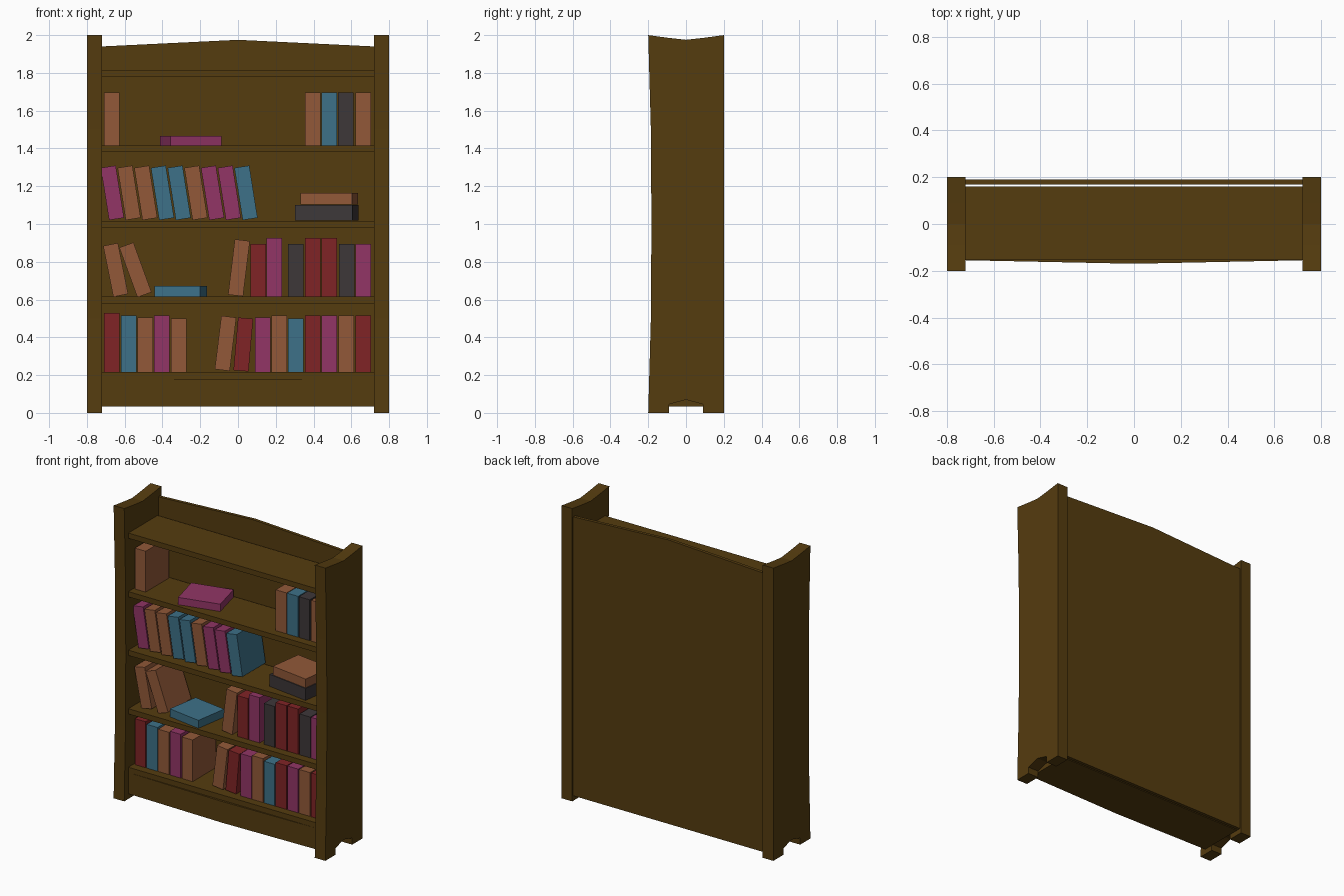
import bpy
from math import radians
from mathutils import Matrix

cube = bpy.data.objects.get("Cube")
if cube:
    bpy.data.objects.remove(cube, do_unlink=True)


def material(name, srgb):
    linear = [((c / 255 + 0.055) / 1.055) ** 2.4 for c in srgb] + [1.0]
    mat = bpy.data.materials.new(name)
    mat.use_nodes = True
    mat.diffuse_color = linear
    mat.node_tree.nodes["Principled BSDF"].inputs["Base Color"].default_value = linear
    return mat


WOOD = material("dark_wood", (85, 60, 15))
TAN = material("tan_cover", (146, 89, 56))
PLUM = material("plum_cover", (146, 53, 102))
BLUE = material("blue_cover", (61, 113, 136))
BLACK = material("charcoal_cover", (61, 55, 57))
RED = material("red_cover", (128, 36, 38))


def prism(name, outline, place, start, end, mat):
    """Extrude a 2D outline between two depths; place maps (a, b, depth) to xyz."""
    n = len(outline)
    verts = [place(a, b, d) for d in (start, end) for a, b in outline]
    faces = [list(range(n)), list(range(n, 2 * n))]
    faces += [(i, (i + 1) % n, (i + 1) % n + n, i + n) for i in range(n)]
    mesh = bpy.data.meshes.new(name)
    mesh.from_pydata(verts, [], faces)
    mesh.materials.append(mat)
    obj = bpy.data.objects.new(name, mesh)
    bpy.context.collection.objects.link(obj)
    # Make all normals point outwards
    import bmesh
    bm = bmesh.new()
    bm.from_mesh(mesh)
    bmesh.ops.recalc_face_normals(bm, faces=bm.faces)
    bm.to_mesh(mesh)
    bm.free()
    return obj


def box(name, centre, size, mat, axis="Y", angle=0):
    w, h = size[0] / 2, size[2] / 2
    obj = prism(name, [(-w, -h), (w, -h), (w, h), (-w, h)],
                lambda a, b, d: (a, d, b), -size[1] / 2, size[1] / 2, mat)
    turn = Matrix.Rotation(radians(angle), 4, axis)
    obj.data.transform(Matrix.Translation(centre) @ turn)
    return obj


# Side panels with scooped top, waisted front and arched feet
side = [(-0.2, 0), (-0.09, 0), (-0.09, 0.045), (0, 0.07), (0.09, 0.045), (0.09, 0),
        (0.2, 0), (0.2, 2), (0.09, 1.985), (0, 1.975), (-0.09, 1.985), (-0.2, 2),
        (-0.186, 1.5), (-0.183, 1), (-0.186, 0.5)]
for name, x in (("right_side_panel", -0.8), ("left_side_panel", 0.72)):
    prism(name, side, lambda a, b, d: (d, a, b), x, x + 0.08, WOOD)

# Back panel with a gently peaked top
prism("back_panel", [(-0.72, 0.035), (0.72, 0.035), (0.72, 1.94), (0, 1.975), (-0.72, 1.94)],
      lambda a, b, d: (a, d, b), 0.168, 0.19, WOOD)

# Base with a slightly bowed front
prism("base", [(-0.72, -0.155), (0, -0.17), (0.72, -0.155), (0.72, 0.16), (-0.72, 0.16)],
      lambda a, b, d: (a, b, d), 0.035, 0.18, WOOD)

# Shelves
for i in range(5):
    box("shelf_%d" % (i + 1), (0, 0.0025, 0.198 + 0.4 * i), (1.44, 0.315, 0.036), WOOD)

# Upright books: left edge, top height, colour, per shelf
DEPTH, MID = 0.25, 0.025
rows = {
    0.216: [(-0.71, 0.53, RED), (-0.62, 0.515, BLUE), (-0.533, 0.505, TAN),
            (-0.445, 0.515, PLUM), (-0.355, 0.5, TAN), (0.09, 0.505, PLUM),
            (0.177, 0.515, TAN), (0.265, 0.5, BLUE), (0.355, 0.515, RED),
            (0.443, 0.515, PLUM), (0.532, 0.515, TAN), (0.623, 0.515, RED)],
    0.616: [(0.065, 0.895, RED), (0.152, 0.925, PLUM), (0.265, 0.895, BLACK),
            (0.355, 0.925, RED), (0.443, 0.925, RED), (0.535, 0.895, BLACK),
            (0.623, 0.895, PLUM)],
    1.416: [(-0.71, 1.695, TAN), (0.355, 1.695, TAN), (0.442, 1.695, BLUE),
            (0.53, 1.695, BLACK), (0.623, 1.695, TAN)],
}
for floor, books in rows.items():
    for x, top, mat in books:
        box("upright_book", (x + 0.041, MID, (floor + top) / 2),
            (0.082, DEPTH, top - floor), mat)

# Leaning books: centre x, centre z, height, lean angle, colour
leaning = [(-0.066, 0.368, 0.285, 7, TAN), (0.028, 0.362, 0.28, 5, RED),
           (-0.648, 0.757, 0.275, -11.3, TAN), (-0.543, 0.757, 0.28, -20, TAN),
           (0.005, 0.768, 0.295, 7, TAN)]
covers = [PLUM, TAN, TAN, BLUE, BLUE, TAN, PLUM, PLUM, BLUE]
leaning += [(-0.665 + 0.0884 * i, 1.165, 0.28, -9, mat) for i, mat in enumerate(covers)]
for x, z, height, lean, mat in leaning:
    box("leaning_book", (x, MID, z), (0.08, DEPTH, height), mat, "Y", lean)

# Books lying flat: centre, width, thickness, turn, colour
flat = [((-0.25, 0.01, 1.441), 0.28, 0.05, 14, PLUM),
        ((-0.303, -0.01, 0.643), 0.245, 0.055, -9, BLUE),
        ((0.47, 0, 1.06), 0.305, 0.082, -8, BLACK),
        ((0.483, 0, 1.134), 0.277, 0.06, -8, TAN)]
for centre, width, thick, turn, mat in flat:
    box("flat_book", centre, (width, 0.23, thick), mat, "Z", turn)
